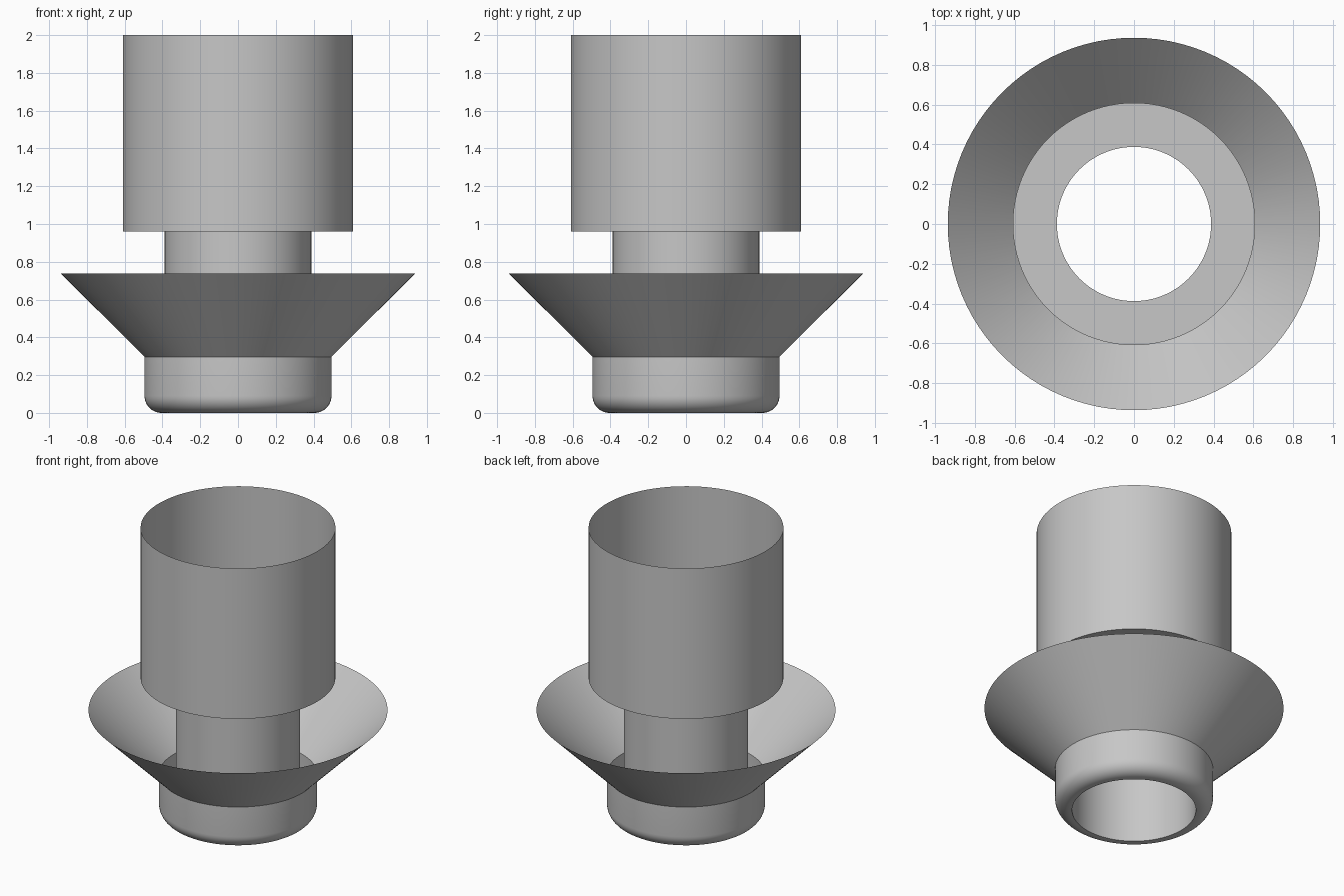
import bpy
import math

SEGMENTS = 96

cube = bpy.data.objects.get("Cube")
if cube:
    bpy.data.objects.remove(cube, do_unlink=True)

grey = bpy.data.materials.new("plain_grey")
grey.use_nodes = True
colour = (0.57, 0.57, 0.57, 1.0)
grey.diffuse_color = colour
grey.node_tree.nodes["Principled BSDF"].inputs["Base Color"].default_value = colour


def lathe(name, profile):
    """Spin an open (radius, z) profile round the z axis as a thin sheet."""
    verts, faces = [], []
    for r, z in profile:
        for i in range(SEGMENTS):
            a = math.tau * i / SEGMENTS
            verts.append((r * math.cos(a), r * math.sin(a), z))
    for ring in range(len(profile) - 1):
        low, high = ring * SEGMENTS, (ring + 1) * SEGMENTS
        for i in range(SEGMENTS):
            j = (i + 1) % SEGMENTS
            faces.append((low + i, low + j, high + j, high + i))
    mesh = bpy.data.meshes.new(name)
    mesh.from_pydata(verts, [], faces)
    mesh.materials.append(grey)
    obj = bpy.data.objects.new(name, mesh)
    bpy.context.collection.objects.link(obj)
    bpy.ops.object.select_all(action="DESELECT")
    obj.select_set(True)
    bpy.context.view_layer.objects.active = obj
    bpy.ops.object.shade_smooth_by_angle(angle=math.radians(30))
    return obj


hole, base, skirt, cup = 0.388, 0.495, 0.937, 0.61
base_top, skirt_top, cup_floor, top = 0.297, 0.737, 0.96, 2.0
fillet = 0.09

# Hollow base: flat ring underneath, rounded lower edge, straight wall
rounded = [(base - fillet + fillet * math.sin(a), fillet - fillet * math.cos(a))
           for a in (math.pi / 2 * i / 10 for i in range(11))]
lathe("base_ring", [(hole, 0)] + rounded + [(base, base_top)])

# Flared skirt, open at the top
lathe("flared_skirt", [(base, base_top), (skirt, skirt_top)])

# Inner tube running from the underside to the cup floor
lathe("inner_tube", [(hole, 0), (hole, cup_floor)])

# Upper cup: ring-shaped floor and open wall
lathe("upper_cup", [(hole, cup_floor), (cup, cup_floor), (cup, top)])
